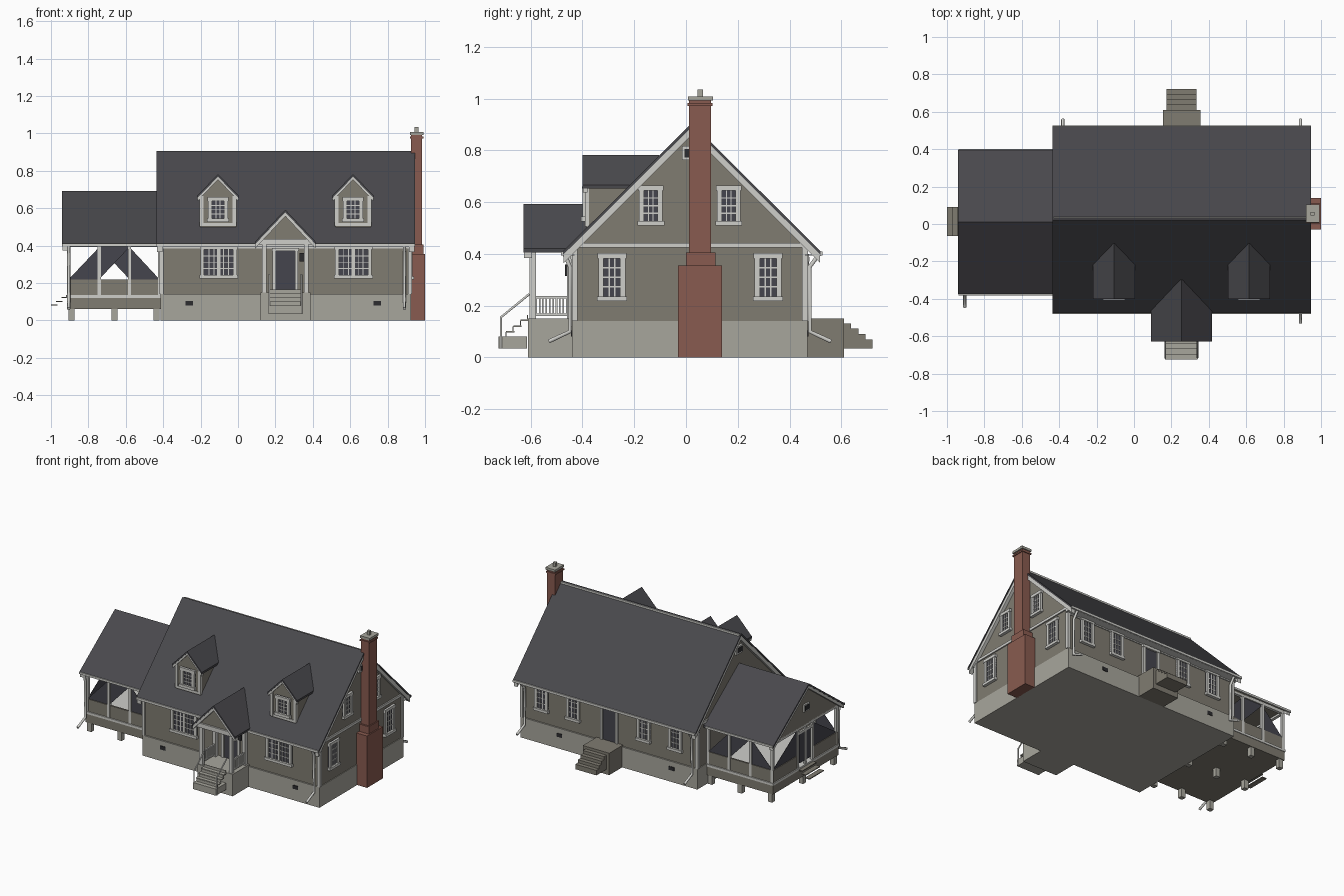
import bpy, bmesh
from mathutils import Vector

cube = bpy.data.objects.get("Cube")
if cube:
    bpy.data.objects.remove(cube, do_unlink=True)


def material(name, rgb):
    m = bpy.data.materials.new(name)
    m.use_nodes = True
    m.diffuse_color = (*rgb, 1)
    m.node_tree.nodes["Principled BSDF"].inputs["Base Color"].default_value = (*rgb, 1)
    return m


SIDING = material("siding_taupe", (.215, .2, .165))
TRIM = material("trim_off_white", (.62, .62, .59))
STONE = material("foundation_grey", (.39, .38, .335))
ROOF = material("shingle_charcoal", (.066, .065, .073))
BRICK = material("brick_red", (.25, .105, .08))
GLASS = material("dark_glass", (.06, .06, .075))
METAL = material("black_metal", (.025, .025, .028))


class Part:
    """Collects boxes and prisms into one named object."""

    def __init__(self, name):
        self.name, self.bm, self.mats = name, bmesh.new(), []

    def prism(self, axis, profile, a, b, mat):
        def at(p, t):
            return (t, p[0], p[1]) if axis == "x" else (p[0], t, p[1])
        if mat not in self.mats:
            self.mats.append(mat)
        ends = [[self.bm.verts.new(at(p, t)) for p in profile] for t in (a, b)]
        faces = [self.bm.faces.new(e) for e in ends]
        n = len(profile)
        for i in range(n):
            j = (i + 1) % n
            faces.append(self.bm.faces.new((ends[0][i], ends[0][j], ends[1][j], ends[1][i])))
        for f in faces:
            f.material_index = self.mats.index(mat)
        return self

    def box(self, x0, x1, y0, y1, z0, z1, mat):
        return self.prism("x", [(y0, z0), (y1, z0), (y1, z1), (y0, z1)], x0, x1, mat)

    def on_wall(self, face, plane, u0, u1, d0, d1, z0, z1, mat):
        """Box on a wall: u runs along the wall, d points outward."""
        s = -1 if face in ("front", "left") else 1
        p, q = sorted((plane + s * d0, plane + s * d1))
        if face in ("front", "back"):
            return self.box(u0, u1, p, q, z0, z1, mat)
        return self.box(p, q, u0, u1, z0, z1, mat)

    def done(self):
        bmesh.ops.recalc_face_normals(self.bm, faces=self.bm.faces)
        mesh = bpy.data.meshes.new(self.name)
        self.bm.to_mesh(mesh)
        self.bm.free()
        for m in self.mats:
            mesh.materials.append(m)
        ob = bpy.data.objects.new(self.name, mesh)
        bpy.context.collection.objects.link(ob)
        return ob


def pipe(name, points, radius, mat):
    cu = bpy.data.curves.new(name, "CURVE")
    cu.dimensions = "3D"
    cu.bevel_depth, cu.bevel_resolution, cu.use_fill_caps = radius, 1, True
    sp = cu.splines.new("POLY")
    sp.points.add(len(points) - 1)
    for p, co in zip(sp.points, points):
        p.co = (*co, 1)
    cu.materials.append(mat)
    bpy.context.collection.objects.link(bpy.data.objects.new(name, cu))


def chevron(c, half, eave, ridge, thick):
    return [(c - half, eave), (c, ridge), (c + half, eave),
            (c + half, eave - thick), (c, ridge - thick), (c - half, eave - thick)]


def gable_roof(name, axis, c, half, eave, ridge, a, b, rakes, board=.03):
    """Shingle slabs with trim boards under the rakes at the listed ends."""
    p = Part(name).prism(axis, chevron(c, half, eave, ridge, .014), a, b, ROOF)
    for r0, r1 in rakes:
        p.prism(axis, chevron(c, half - .002, eave - .005, ridge - .005, board), r0, r1, TRIM)
    return p.done()


def window(name, face, plane, u, w, z0, z1, sashes=1, rows=4, casing=.02):
    p = Part(name)
    a, b = u - w / 2, u + w / 2
    p.on_wall(face, plane, a, b, 0, .005, z0, z1, GLASS)
    for e in (a, b - casing):
        p.on_wall(face, plane, e, e + casing, 0, .014, z0, z1, TRIM)
    p.on_wall(face, plane, a - .004, b + .004, 0, .016, z1 - casing, z1, TRIM)
    p.on_wall(face, plane, a - .006, b + .006, 0, .02, z0 - .004, z0 + casing * .7, TRIM)
    lo, hi, m = z0 + casing * .7, z1 - casing, .0025
    step = (w - 2 * casing) / sashes
    for s in range(sashes):
        s0 = a + casing + s * step
        if s:
            p.on_wall(face, plane, s0 - .009, s0 + .009, 0, .012, lo, hi, TRIM)
        for k in (1, 2):
            c = s0 + step * k / 3
            p.on_wall(face, plane, c - m, c + m, 0, .009, lo, hi, TRIM)
    for k in range(1, rows):
        c = lo + (hi - lo) * k / rows
        p.on_wall(face, plane, a + casing, b - casing, 0, .009, c - m, c + m, TRIM)
    p.done()


def door(name, face, plane, u, w, z0, z1):
    p = Part(name).on_wall(face, plane, u - w / 2, u + w / 2, 0, .006, z0, z1, GLASS)
    for s in (-1, 1):
        c = u + s * (w / 2 + .007)
        p.on_wall(face, plane, c - .009, c + .009, 0, .015, z0, z1 + .016, TRIM)
    p.on_wall(face, plane, u - w / 2 - .02, u + w / 2 + .02, 0, .018, z1, z1 + .018, TRIM)
    p.done()


# Main house body
FRONT, BACK, LEFT, RIGHT, MID = -.43, .46, -.41, .92, .0225
Part("foundation").box(LEFT - .005, RIGHT + .005, FRONT - .01, BACK + .01, 0, .14, STONE).done()
Part("house_walls").prism("x", [(FRONT, .14), (BACK, .14), (BACK, .452), (MID, .89), (FRONT, .438)],
                          LEFT, RIGHT, SIDING).done()
gable_roof("main_roof", "x", MID, .4975, .41, .905, -.437, .947, [(-.433, -.405), (.915, .943)], .04)
trim = Part("wall_trim").box(-.43, .94, .031, .038, .88, .902, TRIM)
for x in (LEFT, RIGHT):
    trim.box(x - .008, x + .008, FRONT, BACK, .424, .442, TRIM)
    for y in (FRONT, BACK):
        trim.box(x - .011, x + .011, y - .011, y + .011, .14, .43, TRIM)
for y, e in ((FRONT, -.475), (BACK, .52)):
    trim.box(LEFT, RIGHT, y - .006, y + .006, .385, .42, TRIM)
    trim.box(-.435, .945, e - .007, e + .007, .394, .41, TRIM)
    trim.box(-.43, .94, min(y, e), max(y, e), .393, .398, TRIM)
trim.done()

# House windows, doors and vents
for y in (-.286, .317):
    window("gable_lower_window", "right", RIGHT, y, .104, .222, .403)
for y in (-.136, .165):
    window("gable_upper_window", "right", RIGHT, y, .092, .514, .665)
for x in (-.103, .617):
    window("front_double_window", "front", FRONT, x, .195, .228, .4, sashes=2)
for x in (.77, .53, -.005, -.245):
    window("back_window", "back", BACK, x, .1, .222, .4)
door("front_door", "front", FRONT, .253, .105, .152, .37)
door("back_door", "back", BACK, .255, .1, .152, .37)
door("side_door", "left", LEFT, .01, .1, .14, .35)
vents = Part("vents")
for face, plane in (("right", RIGHT), ("left", LEFT)):
    vents.on_wall(face, plane, -.015, .057, 0, .012, .762, .816, TRIM)
    vents.on_wall(face, plane, -.005, .047, .012, .014, .772, .806, METAL)
for x in (-.26, .745):
    vents.on_wall("front", FRONT - .01, x - .02, x + .02, 0, .004, .08, .105, METAL)
for x in (-.22, .63):
    vents.on_wall("back", BACK + .01, x - .02, x + .02, 0, .004, .08, .105, METAL)
vents.done()

# Chimney
ch = Part("chimney").box(.92, 1, -.03, .14, 0, .355, BRICK).box(.92, .992, 0, .113, .355, .405, BRICK)
ch.box(.925, .985, .012, .097, .405, .992, BRICK).box(.919, .991, .006, .103, .972, .982, BRICK)
ch.box(.92, .993, .008, .104, .992, 1.008, STONE).box(.945, .965, .045, .065, 1.008, 1.035, STONE).done()

# Dormers
for x in (-.107, .615):
    Part("dormer_walls").prism("y", [(x - .095, .495), (x + .095, .495), (x + .095, .665), (x, .758),
                                     (x - .095, .665)], -.385, -.11, SIDING).done()
    gable_roof("dormer_roof", "y", x, .112, .666, .782, -.4, -.105, [(-.397, -.38)], .024)
    window("dormer_window", "front", -.385, x, .106, .53, .66, casing=.022)
    post = Part("dormer_trim").box(x - .095, x + .095, -.39, -.38, .505, .52, TRIM)
    for s in (-1, 1):
        post.box(x + s * .088 - .01, x + s * .088 + .01, -.391, -.375, .505, .665, TRIM)
    post.done()

# Front porch
PX = .253
Part("porch_base").box(.12, .387, -.61, -.43, 0, .15, STONE).done()
gable_roof("porch_roof", "y", PX, .163, .42, .592, -.628, -.3, [(-.625, -.595)])
Part("porch_gable").prism("y", [(.12, .43), (.386, .43), (PX, .572)], -.6, -.4, SIDING).done()
porch = Part("porch_frame").box(.105, .401, -.612, -.59, .405, .435, TRIM)
for s in (-1, 1):
    x = PX + s * .112
    porch.box(x - .012, x + .012, -.6, -.43, .405, .432, TRIM)
    for y in (-.592, -.448):
        porch.box(x - .012, x + .012, y - .012, y + .012, .15, .41, TRIM)
    for z in (.165, .232):
        porch.box(x - .005, x + .005, -.59, -.45, z - .005, z + .005, TRIM)
    for k in range(1, 11):
        y = -.592 + k * .0131
        porch.box(x - .003, x + .003, y - .003, y + .003, .165, .232, TRIM)
    rx = PX + s * .086
    pipe("stair_handrail", [(rx, -.715, .035), (rx, -.715, .155), (rx, -.605, .245)], .005, TRIM)
porch.done()
Part("porch_lantern").box(.328, .352, -.468, -.432, .315, .36, METAL).done()
steps = Part("front_steps").box(.167, .34, -.725, -.615, .035, .08, STONE)
for i in range(4):
    y, z = -.722 + i * .0275, .08 + i * .022
    steps.box(.167, .34, y, y + .032, z - .006, z, STONE)
    steps.box(.172, .335, y + .025, y + .029, z, z + .018, STONE)
steps.done()

# Back stoop
stoop = Part("back_stoop").box(.155, .355, .46, .61, 0, .15, SIDING)
for i in range(4):
    stoop.box(.175, .335, .61, .638 + i * .0275, .035, .132 - i * .021, SIDING)
stoop.done()

# Side porch: roof, deck, posts, low panels and triangular screens
WF, WB, WL, WM = -.345, .365, -.915, .01
gable_roof("side_porch_roof", "x", WM, .385, .41, .692, -.94, -.41, [(-.937, -.91)])
Part("side_porch_gable").prism("x", [(WF, .405), (WB, .405), (WB, .42), (WM, .672), (WF, .42)],
                               WL, LEFT, SIDING).done()
deck = Part("side_porch_deck").box(WL, LEFT, WF, WB, .06, .12, SIDING)
deck.box(WL - .004, LEFT, WF - .004, WB + .004, .12, .136, TRIM)
for x in (-.89, -.66, -.435):
    for y in (WF + .02, WM, WB - .02):
        deck.box(x - .016, x + .016, y - .016, y + .016, 0, .06, STONE)
deck.done()
frame, screens = Part("side_porch_frame"), Part("side_porch_screens")
bays = (-.905, -.742, -.58, -.42)
for y, e in ((WF + .01, -.375), (WB - .01, .395)):
    frame.box(WL, LEFT, y - .01, y + .01, .392, .412, TRIM)
    frame.box(-.938, -.43, e - .006, e + .006, .396, .41, TRIM)
    frame.box(WL, LEFT, y - .006, y + .006, .136, .22, SIDING)
    for x in bays:
        frame.box(x - .009, x + .009, y - .009, y + .009, .136, .4, TRIM)
    a, b, c, d = bays
    middle = [(b, .22), (b, .392), (c, .392)] if y < 0 else [(c, .22), (c, .392), (b, .392)]
    for tri in ([(a, .22), (b, .22), (b, .392)], [(d, .22), (c, .22), (c, .392)], middle):
        screens.prism("y", tri, y - .001, y + .001, GLASS)
frame.box(WL, WL + .02, WF, WB, .392, .412, TRIM)
for s in (-1, 1):
    frame.box(WL, WL + .018, WM + s * .08 - .009, WM + s * .08 + .009, .136, .4, TRIM)
    y0, y1 = sorted((WM + s * .08, WM + s * .345))
    frame.box(WL + .003, WL + .015, y0, y1, .136, .22, SIDING)
    near, far = WM + s * .08, WM + s * .345
    screens.prism("x", [(near, .22), (far, .22), (near, .392)], WL + .008, WL + .01, GLASS)
    # screen door leaf
    screens.box(WL + .004, WL + .008, WM + s * .034 - .025, WM + s * .034 + .025, .16, .36, GLASS)
frame.box(WL, WL + .012, WM - .008, WM + .008, .136, .39, TRIM)
frame.box(WL, WL + .012, WM - .075, WM + .075, .36, .376, TRIM)
frame.box(WL - .01, WL, WM - .03, WM + .03, .5, .55, TRIM)
frame.box(WL - .012, WL - .01, WM - .022, WM + .022, .508, .542, METAL)
frame.done()
screens.done()
treads = Part("side_porch_steps")
for x, z in ((-1, .085), (-.972, .105), (-.945, .125)):
    treads.box(x, x + .034, -.065, .09, z - .006, z, SIDING)
treads.done()

# Downspouts
for x, wall, eave, s in ((.89, FRONT, -.47, -1), (.89, BACK, .515, 1), (-.38, BACK, .515, 1), (-.905, WF, -.37, -1)):
    w = wall + s * .018
    pipe("downspout", [(x, eave, .4), (x, w, .35), (x, w, .1), (x, wall + s * .1, .062)], .009, TRIM)
